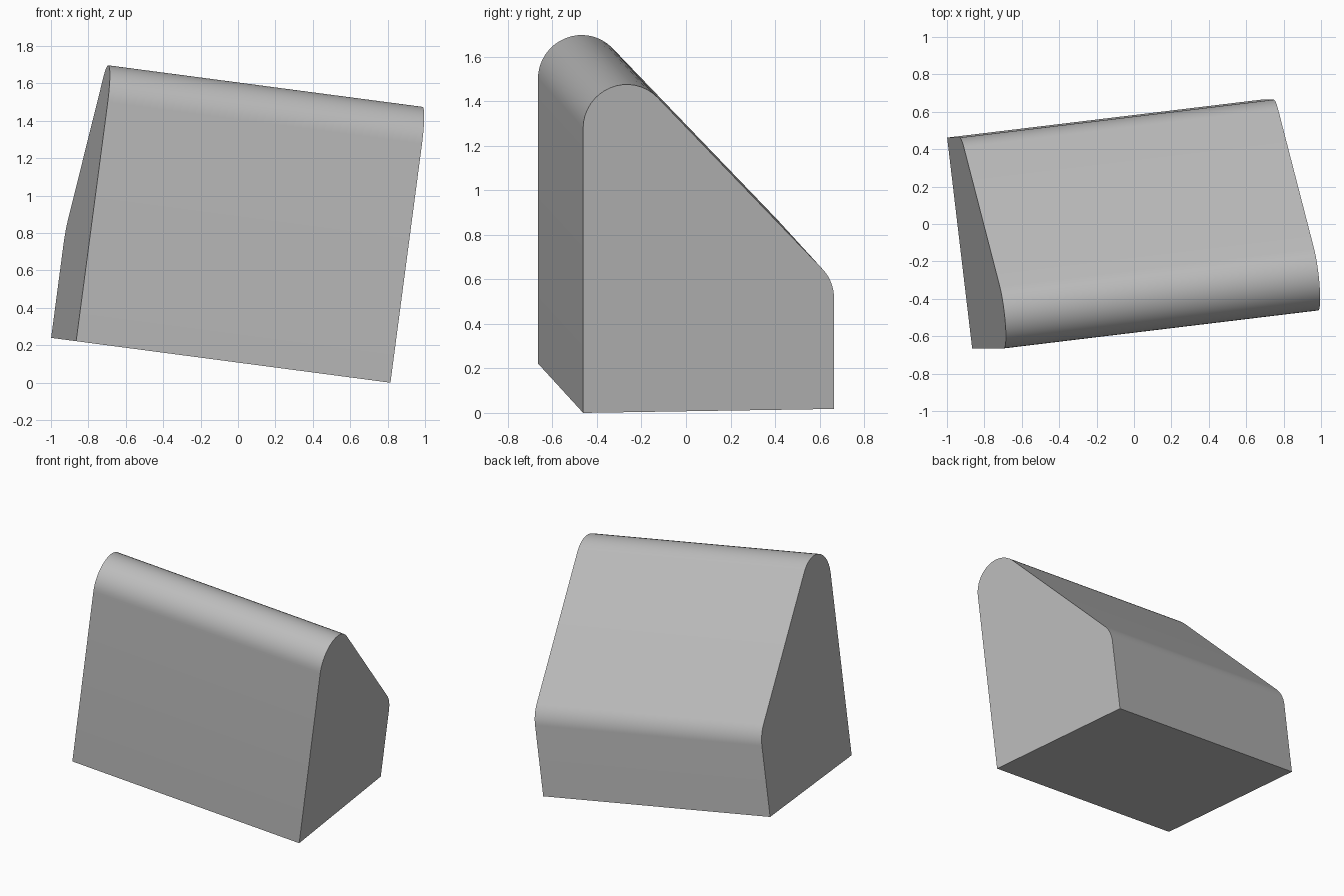
import bpy, bmesh, math
from mathutils import Matrix, Vector

cube = bpy.data.objects.get("Cube")
if cube:
    bpy.data.objects.remove(cube, do_unlink=True)

# Plain grey material
grey = bpy.data.materials.new("plain grey")
grey.use_nodes = True
colour = (0.5, 0.5, 0.5, 1)
grey.diffuse_color = colour
grey.node_tree.nodes["Principled BSDF"].inputs["Base Color"].default_value = colour

LENGTH, DEPTH, RADIUS = 1.707, 1.135, 0.195
SLOPE = math.atan2(0.689, 0.725)  # angle of the slanted face's normal
STEPS = 16


def arc(cy, cz, start, end):
    """Points on a rounded corner, in the block's own depth and height."""
    angles = [start + (end - start) * i / STEPS for i in range(STEPS + 1)]
    return [(cy + RADIUS * math.cos(a), cz + RADIUS * math.sin(a)) for a in angles]


# Side profile: square base, low rounded back, slanted face, tall rounded front
profile = [(0, 0), (DEPTH, 0)]
profile += arc(DEPTH - RADIUS, 0.502, 0, SLOPE)
profile += arc(RADIUS, 1.29, SLOPE, math.pi)

# Extrude the profile along the block's length
bm = bmesh.new()
end_face = bm.faces.new([bm.verts.new((0, y, z)) for y, z in profile])
result = bmesh.ops.extrude_face_region(bm, geom=[end_face])
moved = [v for v in result["geom"] if isinstance(v, bmesh.types.BMVert)]
bmesh.ops.translate(bm, verts=moved, vec=(-LENGTH, 0, 0))
bmesh.ops.recalc_face_normals(bm, faces=bm.faces)

# Tilt the block about its lowest corner
along = Vector((1.68, 0.203, -0.222)).normalized()
across = Vector((-0.135, 1.13, 0.018))
across = (across - along * across.dot(along)).normalized()
up = along.cross(across)
tilt = Matrix((along, across, up)).transposed().to_4x4()
bm.transform(Matrix.Translation((0.815, -0.462, 0)) @ tilt)

mesh = bpy.data.meshes.new("sloped_block")
bm.to_mesh(mesh)
bm.free()
mesh.materials.append(grey)
block = bpy.data.objects.new("sloped_block", mesh)
bpy.context.collection.objects.link(block)

# Smooth the rounded corners, keep the edges sharp
bpy.ops.object.select_all(action="DESELECT")
block.select_set(True)
bpy.context.view_layer.objects.active = block
bpy.ops.object.shade_smooth_by_angle(angle=math.radians(30))
